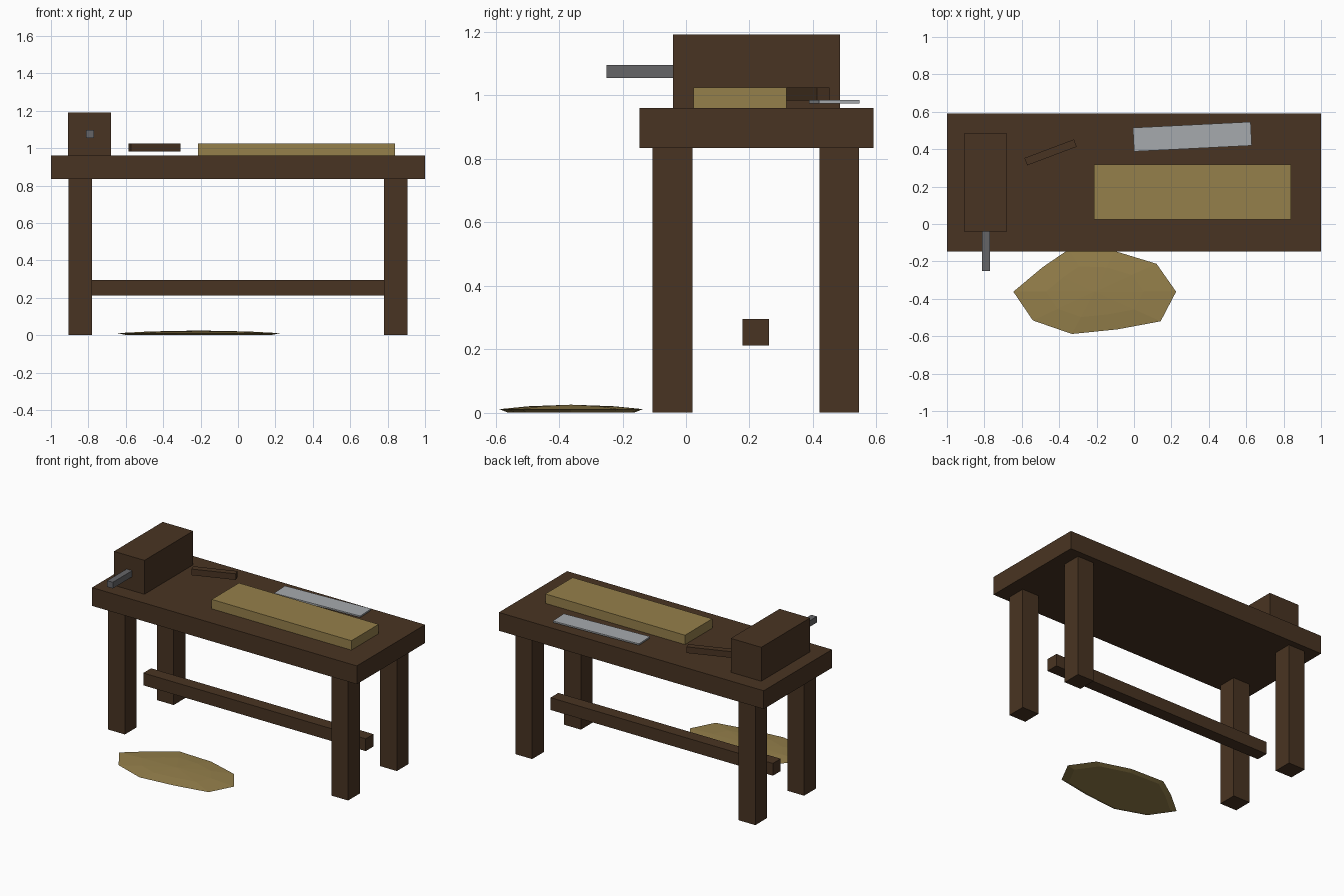
import bpy
import bmesh
from mathutils import Matrix

default = bpy.data.objects.get("Cube")
if default:
    bpy.data.objects.remove(default, do_unlink=True)


def make_material(name, rgb):
    mat = bpy.data.materials.new(name)
    mat.use_nodes = True
    colour = (*rgb, 1)
    mat.diffuse_color = colour
    mat.node_tree.nodes["Principled BSDF"].inputs["Base Color"].default_value = colour
    return mat


dark_wood = make_material("dark_wood", (0.066, 0.034, 0.016))
pale_wood = make_material("pale_wood", (0.30, 0.215, 0.07))
bright_steel = make_material("bright_steel", (0.38, 0.40, 0.42))
grey_iron = make_material("grey_iron", (0.13, 0.13, 0.137))


def finish(name, bm, mat):
    bmesh.ops.recalc_face_normals(bm, faces=bm.faces[:])
    mesh = bpy.data.meshes.new(name)
    bm.to_mesh(mesh)
    bm.free()
    mesh.materials.append(mat)
    obj = bpy.data.objects.new(name, mesh)
    bpy.context.scene.collection.objects.link(obj)
    return obj


def box(name, centre, size, mat, turn=0):
    bm = bmesh.new()
    bmesh.ops.create_cube(bm, size=1, matrix=Matrix.Diagonal((*size, 1)))
    obj = finish(name, bm, mat)
    obj.location = centre
    obj.rotation_euler.z = turn
    return obj


# Bench frame
box("bench_top", (0, 0.222, 0.897), (2, 0.737, 0.125), dark_wood)
for side, x in (("right", -0.843), ("left", 0.843)):
    for end, y in (("front", -0.043), ("back", 0.483)):
        box(f"{end}_{side}_leg", (x, y, 0.418), (0.126, 0.126, 0.836), dark_wood)
box("stretcher", (0, 0.22, 0.253), (1.68, 0.084, 0.084), dark_wood)

# Vice with its screw
box("vice_block", (-0.793, 0.222, 1.075), (0.23, 0.526, 0.232), dark_wood)
box("vice_screw", (-0.792, -0.14, 1.075), (0.042, 0.22, 0.042), grey_iron)

# Work piece and tools
box("plank", (0.313, 0.17, 0.992), (1.055, 0.294, 0.064), pale_wood)
box("saw_blade", (0.312, 0.467, 0.98), (0.63, 0.127, 0.01), bright_steel, 0.05)
box("chisel", (-0.446, 0.383, 1.004), (0.283, 0.042, 0.042), dark_wood, 0.36)

# Heap of shavings: uneven outline, stacked as shrinking rings up to a peak
outline = [(1, 0), (0.76, 0.66), (0.25, 0.96), (-0.32, 1), (-0.64, 0.58),
           (-1, 0), (-0.76, -0.68), (-0.28, -1), (0.28, -0.89), (0.81, -0.7)]
bm = bmesh.new()
rings = []
for scale, z in ((0.88, 0.001), (1, 0.011), (0.6, 0.02)):
    rings.append([bm.verts.new((-0.21 + 0.435 * scale * x, -0.362 + 0.226 * scale * y, z))
                  for x, y in outline])
peak = bm.verts.new((-0.21, -0.362, 0.025))
count = len(outline)
bm.faces.new(rings[0])
for i in range(count):
    j = (i + 1) % count
    for low, high in zip(rings, rings[1:]):
        bm.faces.new((low[i], low[j], high[j], high[i]))
    bm.faces.new((rings[-1][i], rings[-1][j], peak))
for v in rings[0]:
    v.co.z = 0
finish("shavings_heap", bm, pale_wood)
